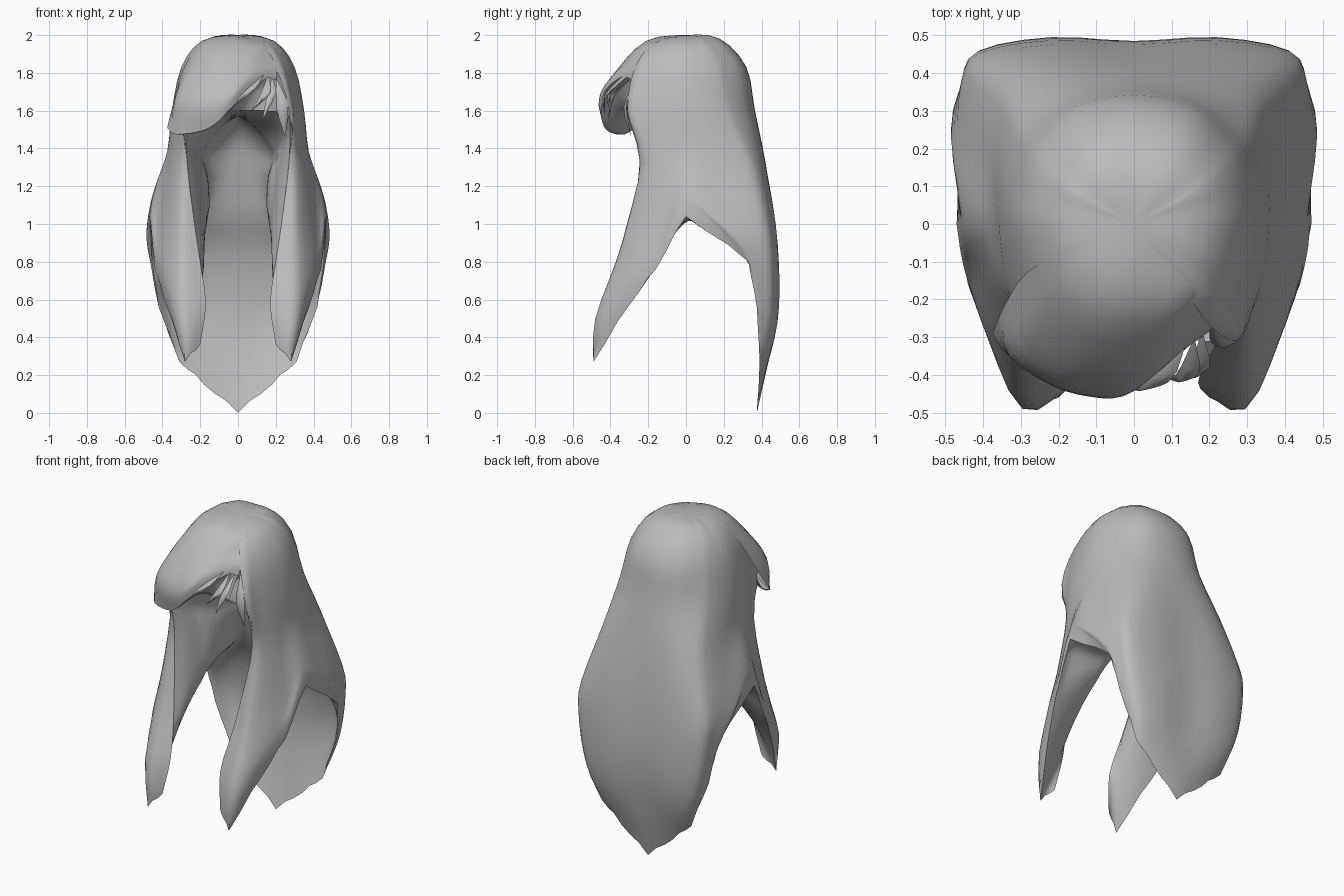
import bpy, bmesh, math
from mathutils import Vector

hair = bpy.data.materials.new("grey hair")
hair.diffuse_color = (0.5, 0.5, 0.5, 1)
CROWN = (0, 0.0, 2.0)


def smooth_path(pts, steps, straight=False):
    """Catmull-Rom curve through the points, or straight segments."""
    p = [Vector(q) for q in pts]
    if straight:
        return [a.lerp(b, s / steps) for a, b in zip(p, p[1:]) for s in range(steps)] + [p[-1]]
    first = p[0] * 2 - p[1]
    if tuple(pts[0]) == CROWN:                # flat across the crown
        first.z = p[1].z
    elif abs(p[0].x) < 1e-5:                  # flat across the middle plane
        first = Vector((-p[1].x, p[1].y, p[1].z))
    p = [first] + p + [p[-1] * 2 - p[-2]]
    out = []
    for i in range(1, len(p) - 2):
        a, b, c, d = p[i - 1:i + 3]
        for s in range(steps):
            t = s / steps
            out.append(0.5 * (2 * b + (c - a) * t + (2 * a - 5 * b + 4 * c - d) * t * t
                              + (3 * b - a - 3 * c + d) * t ** 3))
    return out + [p[-2]]


def loft(name, columns, mirror=False, steps=3, across=3, jag=0.0, inward=False):
    """Skin strands running from top to tip, side by side."""
    cols = [smooth_path(c, steps) for c in columns]
    rows = list(zip(*cols))
    rows = [smooth_path(r, across, straight=mirror and r is rows[-1]) for r in rows]
    for i, v in enumerate(rows[-1]):          # uneven cut along the lower edge
        v.z += jag if i % 3 == 1 else 0
    bm = bmesh.new()
    for side in ((1, -1) if mirror else (1,)):
        grid = [[bm.verts.new((v.x * side, v.y, v.z)) for v in r] for r in rows]
        for r0, r1 in zip(grid, grid[1:]):
            for i in range(len(r0) - 1):
                quad = [r0[i], r0[i + 1], r1[i + 1], r1[i]]
                bm.faces.new(quad if side > 0 else quad[::-1])
    bmesh.ops.remove_doubles(bm, verts=bm.verts, dist=0.0005)
    bmesh.ops.recalc_face_normals(bm, faces=bm.faces)
    out = sum(f.normal.dot(f.calc_center_median() - Vector((0, 0, 1))) * f.calc_area() for f in bm.faces)
    if (out < 0) != inward:
        bmesh.ops.reverse_faces(bm, faces=bm.faces)
    me = bpy.data.meshes.new(name)
    bm.to_mesh(me)
    bm.free()
    me.materials.append(hair)
    ob = bpy.data.objects.new(name, me)
    bpy.context.collection.objects.link(ob)
    bpy.context.view_layer.objects.active = ob
    ob.select_set(True)
    bpy.ops.object.shade_smooth_by_angle(angle=math.radians(60))
    ob.select_set(False)
    return ob


# outer hair: long back sheet, from the middle of the back to the side
back = [
    [CROWN, (0, .18, 1.98), (0, .32, 1.83), (0, .365, 1.6), (0, .42, 1.33),
     (0, .465, 1.0), (0, .485, .7), (0, .46, .4), (0, .375, 0)],
    [CROWN, (.1, .16, 1.985), (.15, .29, 1.83), (.17, .335, 1.6), (.2, .41, 1.33),
     (.22, .475, 1.0), (.22, .495, .65), (.2, .47, .4), (.18, .385, .15)],
    [CROWN, (.16, .11, 1.975), (.24, .2, 1.83), (.28, .25, 1.6), (.32, .36, 1.33),
     (.40, .44, 1.0), (.41, .46, .8), (.37, .455, .5), (.31, .39, .27)],
    [CROWN, (.175, .085, 1.975), (.27, .15, 1.83), (.315, .19, 1.6), (.36, .28, 1.33),
     (.45, .36, 1.0), (.455, .38, .85), (.44, .385, .7), (.42, .375, .56)],
    [CROWN, (.185, .05, 1.97), (.29, .08, 1.83), (.34, .11, 1.6), (.38, .15, 1.33),
     (.45, .19, 1.1), (.485, .23, .96), (.475, .28, .88), (.455, .33, .8)],
    [CROWN, (.19, 0, 1.97), (.30, 0, 1.83), (.35, 0, 1.6), (.37, 0, 1.4),
     (.42, 0, 1.25), (.45, 0, 1.15), (.46, 0, 1.1), (.47, 0, 1.04)]]

# outer hair: front lock, from the side round to the edge beside the face
front = [
    [CROWN, (.18, -.07, 1.97), (.28, -.12, 1.83), (.33, -.14, 1.6), (.36, -.13, 1.33),
     (.41, -.12, 1.05), (.43, -.12, .95), (.44, -.14, .87), (.44, -.16, .76)],
    [CROWN, (.16, -.12, 1.965), (.25, -.21, 1.83), (.30, -.24, 1.6), (.33, -.20, 1.33),
     (.36, -.24, 1.0), (.385, -.28, .8), (.385, -.31, .68), (.38, -.30, .57)],
    [CROWN, (.15, -.15, 1.96), (.23, -.25, 1.83), (.29, -.29, 1.6), (.30, -.235, 1.33),
     (.30, -.31, 1.0), (.30, -.37, .8), (.30, -.48, .5), (.28, -.49, .27)],
    [CROWN, (.13, -.17, 1.955), (.2, -.27, 1.83), (.27, -.31, 1.6), (.27, -.245, 1.33),
     (.23, -.30, 1.0), (.20, -.35, .8), (.17, -.42, .58), (.20, -.46, .36)]]
loft("outer_hair", back + front, mirror=True, jag=0.012)

# inner lining: tent-like ceiling, neck hollow, then out to the outer tips
lining_back = [
    [(0, .1, 1.57), (0, .22, 1.46), (0, .28, 1.25), (0, .34, 1.04), (0, .43, .82), (0, .465, .45), (0, .375, 0)],
    [(0, .09, 1.57), (.08, .21, 1.43), (.09, .27, 1.25), (.12, .33, 1.04), (.2, .43, .82), (.2, .47, .5),
     (.18, .385, .15)],
    [(0, .08, 1.57), (.15, .18, 1.39), (.15, .22, 1.25), (.2, .3, 1.05), (.33, .39, .86), (.36, .44, .6),
     (.31, .39, .27)],
    [(0, .07, 1.57), (.17, .13, 1.39), (.16, .16, 1.25), (.18, .2, 1.05), (.34, .3, .92), (.42, .36, .75),
     (.42, .375, .56)],
    [(0, .05, 1.57), (.18, .08, 1.39), (.16, .1, 1.25), (.165, .1, 1.05), (.31, .2, .97), (.40, .27, .88),
     (.455, .33, .8)],
    [(0, .02, 1.57), (.19, .02, 1.39), (.16, .02, 1.25), (.16, .02, 1.04), (.28, .01, 1.02), (.38, 0, 1.03),
     (.47, 0, 1.04)]]
lining_front = [
    [(0, -.07, 1.575), (.21, -.07, 1.42), (.17, -.05, 1.25), (.165, -.05, 1.0), (.26, -.08, .92), (.36, -.12, .84),
     (.44, -.16, .76)],
    [(0, -.15, 1.58), (.23, -.15, 1.46), (.2, -.1, 1.28), (.17, -.12, .98), (.21, -.18, .83), (.30, -.25, .68),
     (.38, -.30, .57)],
    [(0, -.23, 1.59), (.25, -.24, 1.51), (.23, -.18, 1.3), (.19, -.22, .98), (.18, -.30, .78), (.22, -.41, .52),
     (.28, -.49, .27)],
    [(0, -.30, 1.6), (.27, -.31, 1.57), (.27, -.245, 1.33), (.23, -.30, 1.0), (.20, -.35, .8), (.17, -.42, .58),
     (.20, -.46, .36)]]
loft("inner_lining", lining_back + lining_front, mirror=True, jag=0.012, inward=True)

# swept fringe, parted above one eye
fringe = [
    [CROWN, (-.18, -.07, 1.97), (-.285, -.13, 1.83), (-.34, -.21, 1.65), (-.375, -.29, 1.51)],
    [CROWN, (-.15, -.14, 1.97), (-.255, -.25, 1.82), (-.325, -.34, 1.65), (-.33, -.35, 1.475)],
    [CROWN, (-.1, -.19, 1.97), (-.17, -.33, 1.82), (-.22, -.425, 1.65), (-.2, -.41, 1.49)],
    [CROWN, (-.04, -.21, 1.97), (-.08, -.36, 1.82), (-.11, -.455, 1.65), (-.12, -.44, 1.53)],
    [CROWN, (.03, -.21, 1.965), (0, -.36, 1.82), (-.02, -.45, 1.7), (-.05, -.45, 1.6)],
    [CROWN, (.08, -.2, 1.96), (.08, -.31, 1.86), (.06, -.39, 1.77), (.03, -.42, 1.68)],
    [CROWN, (.12, -.18, 1.96), (.15, -.25, 1.88), (.155, -.30, 1.82), (.15, -.32, 1.77)],
    [CROWN, (.14, -.15, 1.965), (.19, -.21, 1.89), (.21, -.26, 1.83), (.2, -.285, 1.76)]]
loft("fringe", fringe)

# underside of the fringe, rolling back to the hairline
under = [[c[-1], (c[-1][0] * .92, c[-1][1] * .88, c[-1][2] + .01),
          (c[-1][0] * .7, -.29, 1.6)] for c in fringe]
loft("fringe_underside", under, steps=2, inward=True)

# loose pointed strands at the parting
strands = [
    ((.14, -.31, 1.80), (.05, -.42, 1.70), (-.06, -.43, 1.59), .04),
    ((.16, -.30, 1.79), (.14, -.40, 1.68), (.06, -.40, 1.59), .03),
    ((.18, -.28, 1.78), (.175, -.38, 1.68), (.13, -.41, 1.55), .025),
    ((.20, -.26, 1.78), (.235, -.315, 1.62), (.25, -.29, 1.46), .03)]
for i, (a, b, c, w) in enumerate(strands):
    d = Vector((w, 0, w * .4))
    left, right = Vector(b) - d, Vector(b) + d
    front_ridge = Vector(b) + Vector((0, -.015, 0))
    loft(f"loose_strand_{i + 1}", [[a, left, c], [a, front_ridge, c], [a, right, c]], across=2)
